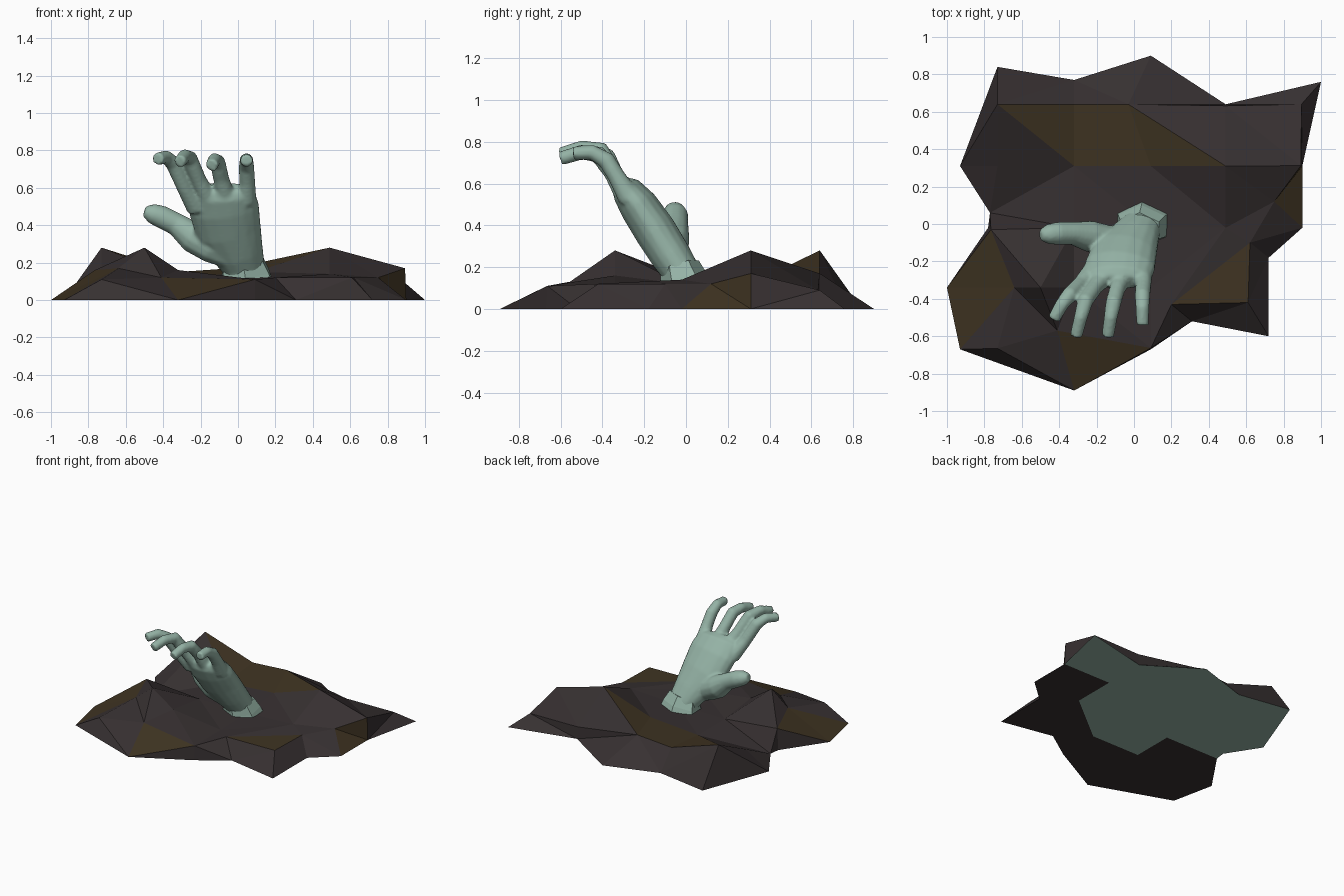
import bpy, bmesh, math
from mathutils import Vector
from mathutils.geometry import delaunay_2d_cdt, intersect_point_tri_2d

if "Cube" in bpy.data.objects:
    bpy.data.objects.remove(bpy.data.objects["Cube"])


def material(name, rgb):
    m = bpy.data.materials.new(name)
    m.diffuse_color = (*rgb, 1)
    m.use_nodes = True
    m.node_tree.nodes["Principled BSDF"].inputs["Base Color"].default_value = m.diffuse_color
    return m


SKIN = material("pale_green", (0.30, 0.45, 0.38))
DIRT = material("dark_dirt", (0.038, 0.030, 0.031))
BROWN = material("brown_dirt", (0.050, 0.034, 0.016))


def finish(bm, name, mats):
    bmesh.ops.recalc_face_normals(bm, faces=bm.faces)
    me = bpy.data.meshes.new(name)
    bm.to_mesh(me)
    bm.free()
    ob = bpy.data.objects.new(name, me)
    bpy.context.collection.objects.link(ob)
    for m in mats:
        me.materials.append(m)
    return ob


# Dirt mound: ragged outline at z=0, inner points with heights
rim = [(-.73, .84), (-.32, .77), (.09, .9), (.49, .64), (1, .76), (.9, .31),
       (.9, -.02), (.72, -.18), (.72, -.6), (.31, -.52), (.09, -.67), (-.32, -.89),
       (-.93, -.67), (-1, -.34), (-.78, -.02), (-.77, .06), (-.93, .31)]
inner = [(-.73, .64, .28), (-.32, .64, .15), (-.03, .64, .17), (-.32, .31, .12),
         (.09, .31, .15), (.49, .31, .28), (.895, .64, .09), (.893, .312, .17),
         (-.73, .31, .12), (.49, -.02, .14), (.09, -.02, .12), (-.32, -.02, .12),
         (.75, .12, .12), (.62, -.1, .12), (.61, -.42, .12), (.2, -.43, .12),
         (-.64, -.34, .17), (-.5, -.34, .28), (-.32, -.34, .16), (.09, -.34, .11),
         (-.73, -.665, .11), (-.41, -.57, .12), (.09, -.663, .11), (-.765, -.03, .16),
         (.49, .632, .09)]
pts = [(x, y, 0) for x, y in rim] + inner
brown = [[17, 18, 19, 22, 20], [13, 40, 33, 12], [38, 39, 11], [30, 31, 32], [24, 5, 6, 29]]
flat = [Vector(p[:2]) for p in pts]
edges = [(p[i - 1], p[i]) for p in brown for i in range(len(p))]
cv, _, cf, orig, _, _ = delaunay_2d_cdt(flat, edges, [list(range(len(rim)))], 1, 1e-5)


def is_brown(c):
    return any(intersect_point_tri_2d(c, flat[p[-1]], flat[p[i]], flat[p[i + 1]])
               for p in brown for i in range(len(p) - 2))


bm = bmesh.new()
vs = [bm.verts.new((v.x, v.y, pts[o[0]][2] if o else 0.1)) for v, o in zip(cv, orig)]
for f in cf:
    face = bm.faces.new([vs[i] for i in f])
    c = sum((cv[i] for i in f), Vector((0, 0))) / len(f)
    face.material_index = 1 if is_brown(c) else 0

# Flat underside in two colours, split along the grid
split = [(-.32, -.02), (-.32, -.34), (.09, -.34), (.49, -.02), (.49, .31)]
under_skin = split + rim[5::-1] + rim[:13:-1]
under_dirt = split[::-1] + rim[14:4:-1]
for poly, mi in ((under_skin, 2), (under_dirt, 0)):
    bm.faces.new([bm.verts.new((x, y, 0)) for x, y in poly]).material_index = mi
bmesh.ops.remove_doubles(bm, verts=bm.verts, dist=0.002)
finish(bm, "dirt_mound", [DIRT, BROWN, SKIN])


# Lofted tube: each station is x, y, z, half width, (half depth)
def tube(bm, path, sides=12, ref=(1, 0, 0)):
    P = [Vector(p[:3]) for p in path]
    rings = []
    for i, p in enumerate(path):
        t = (P[min(i + 1, len(P) - 1)] - P[max(i - 1, 0)]).normalized()
        u = Vector(ref)
        u = (u - t * t.dot(u)).normalized()
        n = t.cross(u)
        ring = []
        for k in range(sides):
            a = math.tau * (k + .5) / sides
            ring.append(bm.verts.new(P[i] + u * p[3] * math.cos(a) + n * p[-1] * math.sin(a)))
        rings.append(ring)
    for a, b in zip(rings, rings[1:]):
        for k in range(sides):
            j = (k + 1) % sides
            bm.faces.new((a[k], a[j], b[j], b[k]))
    bm.faces.new(rings[0][::-1])
    bm.faces.new(rings[-1])


# Hand: palm, thumb and four curled fingers fused together
bm = bmesh.new()
tube(bm, [(.04, .0, .07, .12, .09), (.03, -.02, .17, .115, .09),
          (0, -.07, .25, .14, .098), (-.05, -.145, .37, .178, .102),
          (-.075, -.225, .49, .19, .095), (-.085, -.285, .57, .175, .075),
          (-.085, -.31, .60, .14, .045)], 16)
tube(bm, [(-.03, -.09, .22, .06), (-.14, -.09, .28, .085), (-.24, -.065, .335, .085),
          (-.33, -.05, .405, .062), (-.41, -.05, .445, .062),
          (-.46, -.055, .463, .054), (-.50, -.06, .475, .03)], 12, (0, 1, 0))
fingers = [
    [(-.22, -.25, .49), (-.285, -.32, .60), (-.345, -.38, .73), (-.385, -.43, .765), (-.43, -.51, .755)],
    [(-.15, -.27, .52), (-.21, -.34, .64), (-.26, -.41, .76), (-.285, -.50, .77), (-.31, -.60, .74)],
    [(-.06, -.28, .53), (-.09, -.35, .65), (-.11, -.42, .74), (-.125, -.50, .75), (-.14, -.60, .72)],
    [(.045, -.27, .53), (.05, -.33, .63), (.045, -.38, .71), (.045, -.45, .75), (.045, -.54, .745)],
]
for f in fingers:
    radii = (.056, .043, .043, .037, .034)
    tube(bm, [(*p, r) for p, r in zip(f, radii)], 10)
hand = finish(bm, "hand", [SKIN])
rm = hand.modifiers.new("fuse", "REMESH")
rm.mode = "VOXEL"
rm.voxel_size = 0.011
rm.use_smooth_shade = True
sm = hand.modifiers.new("soften", "SMOOTH")
sm.factor = 0.5
sm.iterations = 3

# Torn wrist stump: faceted, flaring into the dirt
bm = bmesh.new()
tube(bm, [(.045, -.0, .08, .165, .13), (.04, -.01, .14, .145, .115), (.03, -.03, .205, .12, .095)], 6)
finish(bm, "wrist", [SKIN])
